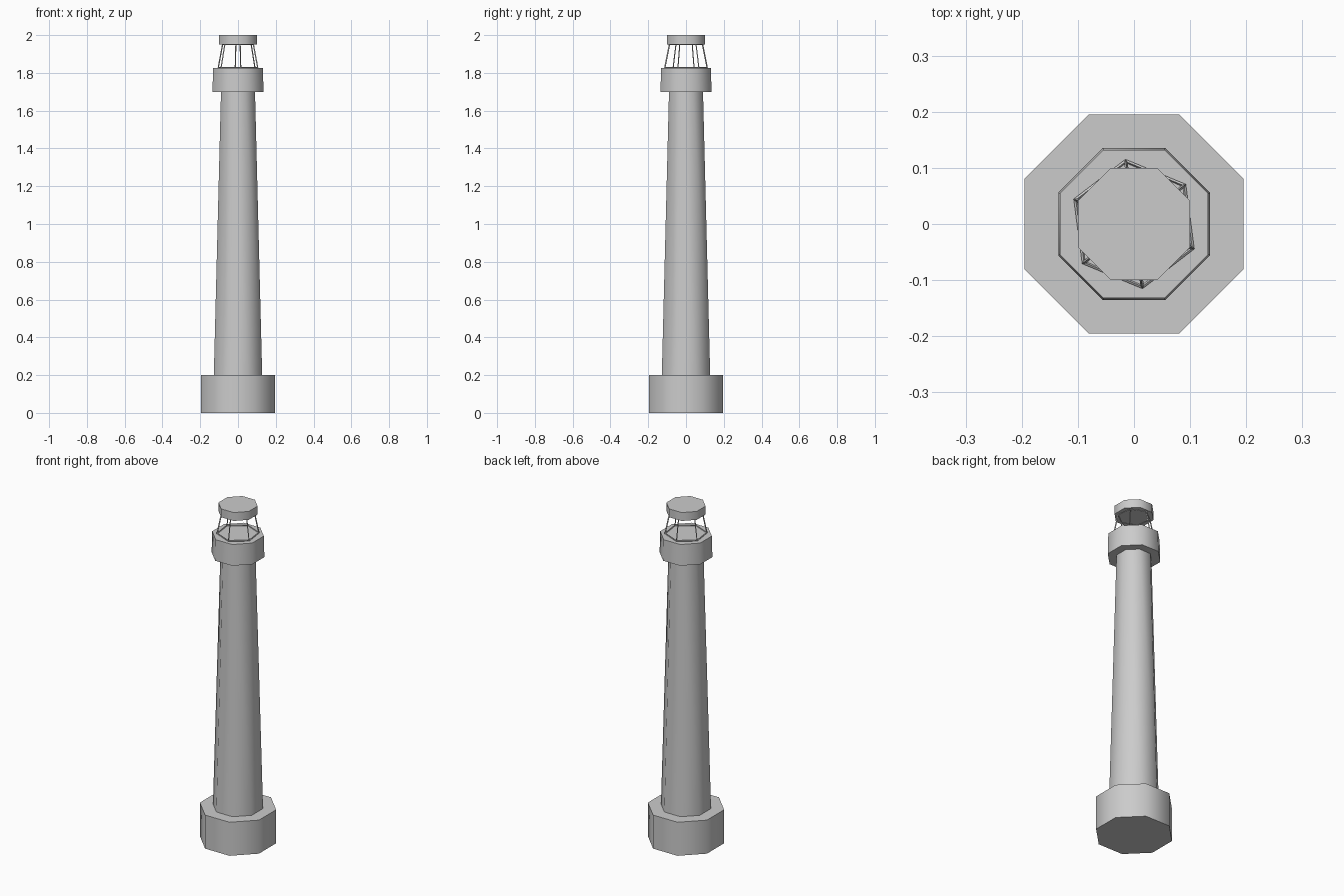
import bpy
import bmesh
import math
from mathutils import Matrix

default = bpy.data.objects.get("Cube")
if default:
    bpy.data.objects.remove(default, do_unlink=True)

# One plain grey for the whole tower
grey = bpy.data.materials.new("stone_grey")
grey.use_nodes = True
grey.diffuse_color = (0.6, 0.6, 0.6, 1)
grey.node_tree.nodes["Principled BSDF"].inputs["Base Color"].default_value = (0.6, 0.6, 0.6, 1)


def prism(name, sides, r_low, r_high, z_low, z_high, turn, caps=True, smooth=True):
    """Tapered prism between two heights; radii reach the corners."""
    bm = bmesh.new()
    bmesh.ops.create_cone(bm, cap_ends=caps, segments=sides, radius1=r_low,
                          radius2=r_high, depth=z_high - z_low)
    # Put the first corner on +x, then turn it
    v = bm.verts[:][0].co
    start = math.atan2(v.y, v.x)
    bm.transform(Matrix.Translation((0, 0, (z_low + z_high) / 2))
                 @ Matrix.Rotation(math.radians(turn) - start, 4, "Z"))
    mesh = bpy.data.meshes.new(name)
    bm.to_mesh(mesh)
    bm.free()
    mesh.materials.append(grey)
    if smooth:
        mesh.polygons.foreach_set("use_smooth", [True] * len(mesh.polygons))
        mesh.set_sharp_from_angle(angle=math.radians(50))
    obj = bpy.data.objects.new(name, mesh)
    bpy.context.collection.objects.link(obj)
    return obj


def octagon(name, half_low, half_high, z_low, z_high):
    """Octagonal block sized by its half width across the flats."""
    k = 1 / math.cos(math.pi / 8)
    return prism(name, 8, half_low * k, half_high * k, z_low, z_high, 22.5)


# Solid parts from the ground up
octagon("base", 0.195, 0.195, 0, 0.2)
octagon("tower", 0.128, 0.09, 0.2, 1.7)
octagon("gallery", 0.135, 0.132, 1.7, 1.825)
octagon("roof_cap", 0.1, 0.1, 1.95, 2.0)

# Open lantern of six thin leaning bars with rings at both ends
lantern = prism("lantern_frame", 6, 0.113, 0.088, 1.828, 1.952, -22.5,
                caps=False, smooth=False)
wire = lantern.modifiers.new("bars", "WIREFRAME")
wire.thickness = 0.007
wire.use_even_offset = True
wire.use_boundary = True
wire.use_replace = True
